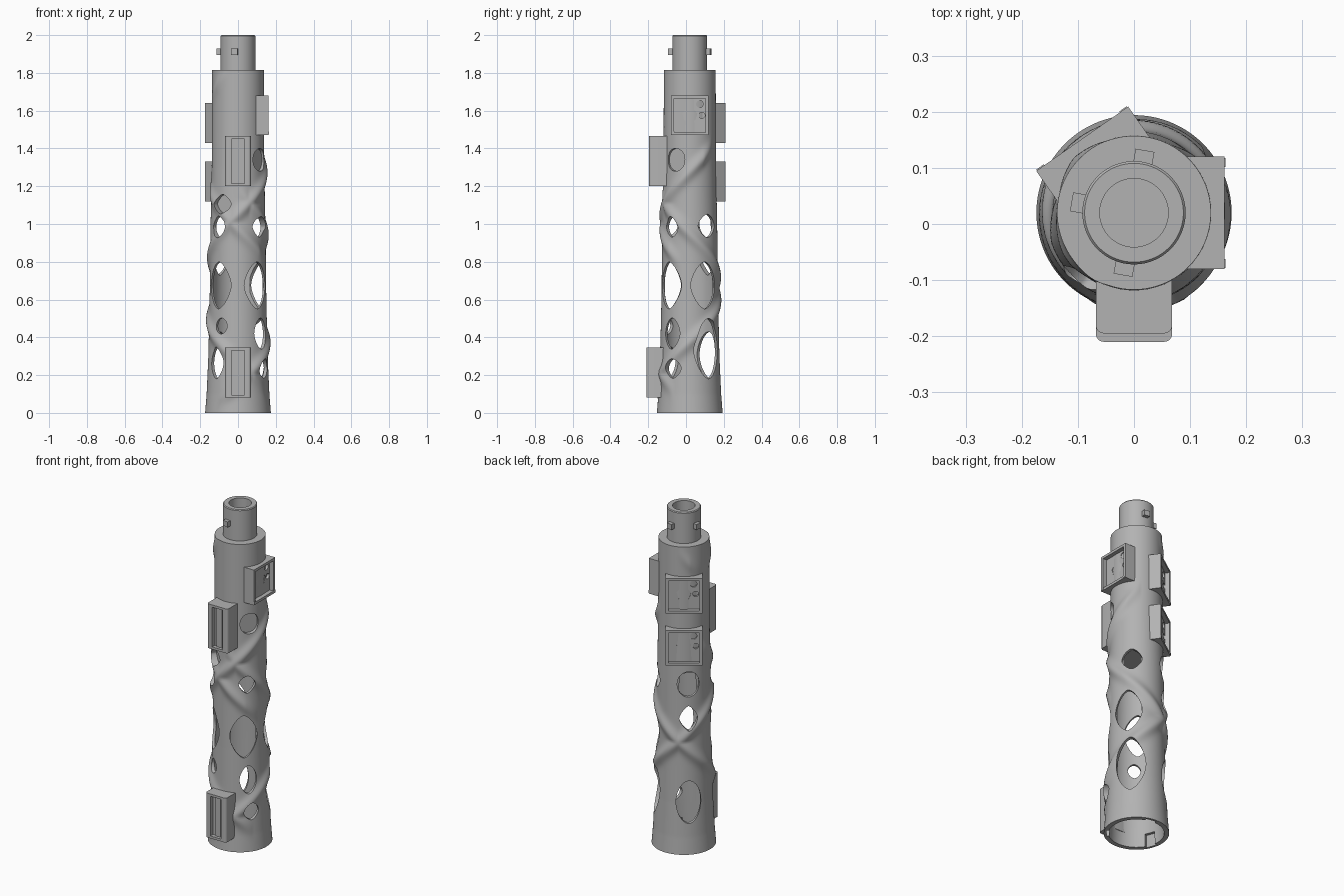
import bpy, bmesh, math

old = bpy.data.objects.get("Cube")
if old:
    bpy.data.objects.remove(old)

AXIS_Y = 0.02
SIDES = 120
grey = bpy.data.materials.new("matte_grey")
grey.use_nodes = True
grey.diffuse_color = (0.45, 0.45, 0.45, 1)
grey.node_tree.nodes["Principled BSDF"].inputs["Base Color"].default_value = (0.45, 0.45, 0.45, 1)


def place(deg, r, u, z):
    """Radial distance, sideways offset and height to a point."""
    a = math.radians(deg)
    return (r * math.cos(a) - u * math.sin(a),
            AXIS_Y + r * math.sin(a) + u * math.cos(a), z)


def add_prism(bm, deg, zc, outline, r0, r1):
    """Outline in the tangent plane, extruded outwards from r0 to r1."""
    rings = [[bm.verts.new(place(deg, r, u, zc + v)) for u, v in outline] for r in (r0, r1)]
    n = len(outline)
    bm.faces.new(rings[0])
    bm.faces.new(rings[1][::-1])
    for i in range(n):
        j = (i + 1) % n
        bm.faces.new((rings[0][i], rings[1][i], rings[1][j], rings[0][j]))


def rect(w, h):
    return [(-w, -h), (w, -h), (w, h), (-w, h)]


def rounded(w, h, p=2.0, n=40, u0=0, v0=0):
    """Superellipse; low powers give a rounded diamond."""
    pts = []
    for i in range(n):
        a = 2 * math.pi * i / n
        c, s = math.cos(a), math.sin(a)
        pts.append((u0 + w * math.copysign(abs(c) ** (2 / p), c),
                    v0 + h * math.copysign(abs(s) ** (2 / p), s)))
    return pts


def finish(bm, name):
    bmesh.ops.recalc_face_normals(bm, faces=bm.faces[:])
    me = bpy.data.meshes.new(name)
    bm.to_mesh(me)
    bm.free()
    me.materials.append(grey)
    ob = bpy.data.objects.new(name, me)
    bpy.context.collection.objects.link(ob)
    return ob


def activate(ob):
    bpy.ops.object.select_all(action='DESELECT')
    ob.select_set(True)
    bpy.context.view_layer.objects.active = ob


def cut(ob, prisms):
    bm = bmesh.new()
    for p in prisms:
        add_prism(bm, *p)
    cutter = finish(bm, "cutter")
    cutter.hide_render = True
    activate(ob)
    mod = ob.modifiers.new("cut", 'BOOLEAN')
    mod.operation = 'DIFFERENCE'
    mod.solver = 'EXACT'
    mod.object = cutter
    bpy.ops.object.modifier_apply(modifier=mod.name)
    bpy.data.objects.remove(cutter)


def smooth(ob, deg=35):
    activate(ob)
    bpy.ops.object.shade_smooth_by_angle(angle=math.radians(deg))


# Tapering body radius, and raised ribs that wind round it
TAPER = [(0, 0.174), (0.1, 0.166), (0.3, 0.157), (0.6, 0.15),
         (1.0, 0.145), (1.3, 0.139), (1.82, 0.137)]
# height at start angle, start angle, rise per turn, end angle, strength
RIBS = [(0.05, -130, 0.9, 420, 0.017),
        (1.17, -90, -0.9, 330, 0.017),
        (1.22, -190, -0.9, -15, 0.015),
        (1.64, -180, 0.9, -110, 0.009),
        (1.78, 110, -0.9, 165, 0.009)]


def base_radius(z):
    for (z0, r0), (z1, r1) in zip(TAPER, TAPER[1:]):
        if z <= z1:
            return r0 + (r1 - r0) * (z - z0) / (z1 - z0)
    return TAPER[-1][1]


def body_radius(deg, z):
    bump = 0
    for z0, start, rise, end, amp in RIBS:
        for turn in (-1, 0, 1, 2):
            a = deg + 360 * turn
            inside = min(a - start, end - a)
            if inside > 0:
                d = z - z0 - rise * (a - start) / 360
                fade = min(1, inside / 30)
                bump = max(bump, amp * fade * math.exp(-(d / 0.042) ** 2))
    return base_radius(z) + bump * min(1, z / 0.08)


# Body: one closed revolved profile, inner bore, ribbed outside, then neck
STEPS = 170
profile = [(0.124, 1.055), (0.135, 0.7), (0.143, 0.1), (0.148, 0.0)]
profile += [(None, 1.815 * i / STEPS) for i in range(STEPS + 1)]
profile += [(0.092, 1.815), (0.092, 1.995), (0.088, 2.0), (0.061, 2.0), (0.061, 1.7)]
bm = bmesh.new()
rings = []
for r, z in profile:
    ring = []
    for i in range(SIDES):
        deg = 360 * i / SIDES
        ring.append(bm.verts.new(place(deg, r or body_radius(deg, z), 0, z)))
    rings.append(ring)
for a, b in zip(rings, rings[1:]):
    for i in range(SIDES):
        j = (i + 1) % SIDES
        bm.faces.new((a[i], a[j], b[j], b[i]))
bm.faces.new(rings[0])
bm.faces.new(rings[-1])
body = finish(bm, "ribbed_tube")

# Window openings between the ribs: angle, height, half width, half height, roundness
HOLES = [(-47, 0.675, 0.075, 0.125, 1.6), (-40, 0.985, 0.045, 0.055, 1.5),
         (-33, 1.34, 0.052, 0.06, 2.2), (-38, 0.42, 0.048, 0.083, 1.7),
         (-33, 0.235, 0.045, 0.052, 1.6),
         (32, 0.675, 0.075, 0.125, 1.6), (40, 0.99, 0.055, 0.062, 1.6),
         (38, 0.34, 0.08, 0.16, 1.7),
         (135, 1.0, 0.06, 0.075, 2.0), (135, 0.8, 0.05, 0.072, 1.4),
         (135, 0.305, 0.068, 0.125, 1.9),
         (-133, 0.675, 0.072, 0.125, 1.6), (-133, 0.985, 0.05, 0.058, 1.5),
         (-125, 1.105, 0.05, 0.052, 1.5), (-125, 0.46, 0.035, 0.042, 1.8),
         (-135, 0.265, 0.045, 0.085, 1.6)]
cut(body, [(deg, z, rounded(w, h, p), 0.117, 0.3) for deg, z, w, h, p in HOLES])
# Locking slots inside the bottom rim
cut(body, [(deg, 0.03, rect(0.03, 0.045), 0.1, 0.16) for deg in (80, 200, 320)])
smooth(body)

# Locking pegs on the neck
for k, deg in enumerate((80, 170, 260)):
    bm = bmesh.new()
    add_prism(bm, deg, 1.912, rect(0.017, 0.016), 0.085, 0.113)
    finish(bm, f"neck_peg_{k + 1}")


# Open square sockets
def socket(name, deg, zc):
    bm = bmesh.new()
    add_prism(bm, deg, zc, rect(0.1, 0.105), 0.09, 0.161)
    ob = finish(bm, name)
    cut(ob, [(deg, zc, rect(0.084, 0.09), 0.136, 0.2)])
    arch = [(-0.04, 0.01), (-0.028, -0.028), (0.028, -0.028), (0.04, 0.01), (0.0, 0.055)]
    cut(ob, [(deg, zc, arch, 0.112, 0.2),
             (deg, zc, rounded(0.019, 0.019, n=24, u0=0.052, v0=0.06), 0.12, 0.2),
             (deg, zc, rounded(0.016, 0.016, n=24, u0=0.064, v0=0.0), 0.12, 0.2),
             (deg, zc, rounded(0.014, 0.014, n=24, u0=0.0, v0=-0.06), 0.12, 0.2)])
    # Keyed post inside the arch, and corner tabs
    bm = bmesh.new()
    add_prism(bm, deg, zc - 0.01, rect(0.014, 0.014), 0.105, 0.134)
    for s in (-1, 1):
        add_prism(bm, deg, zc - 0.094,
                  [(s * 0.09 + u, v) for u, v in rect(0.008, 0.008)], 0.155, 0.163)
    finish(bm, name + "_post")
    smooth(ob)


socket("side_socket", 0, 1.575)
socket("back_upper_socket", 125, 1.535)
socket("back_lower_socket", 125, 1.225)


# Front rail blocks with a long groove
def rail(name, zc, r0, r1):
    bm = bmesh.new()
    add_prism(bm, -90, zc, rect(0.068, 0.132), r0, r1)
    outer = AXIS_Y - r1
    edges = [e for e in bm.edges
             if all(abs(v.co.y - outer) < 1e-4 for v in e.verts)
             and abs(e.verts[0].co.z - e.verts[1].co.z) > 0.1]
    bmesh.ops.bevel(bm, geom=edges, offset=0.014, segments=4, profile=0.5, affect='EDGES')
    ob = finish(bm, name)
    cut(ob, [(-90, zc, rect(0.034, 0.118), r1 - 0.025, r1 + 0.05)])
    bm = bmesh.new()
    add_prism(bm, -90, zc, rect(0.018, 0.118), r1 - 0.03, r1 - 0.018)
    finish(bm, name + "_insert")
    smooth(ob)


rail("upper_front_rail", 1.333, 0.11, 0.215)
rail("lower_front_rail", 0.213, 0.14, 0.23)
